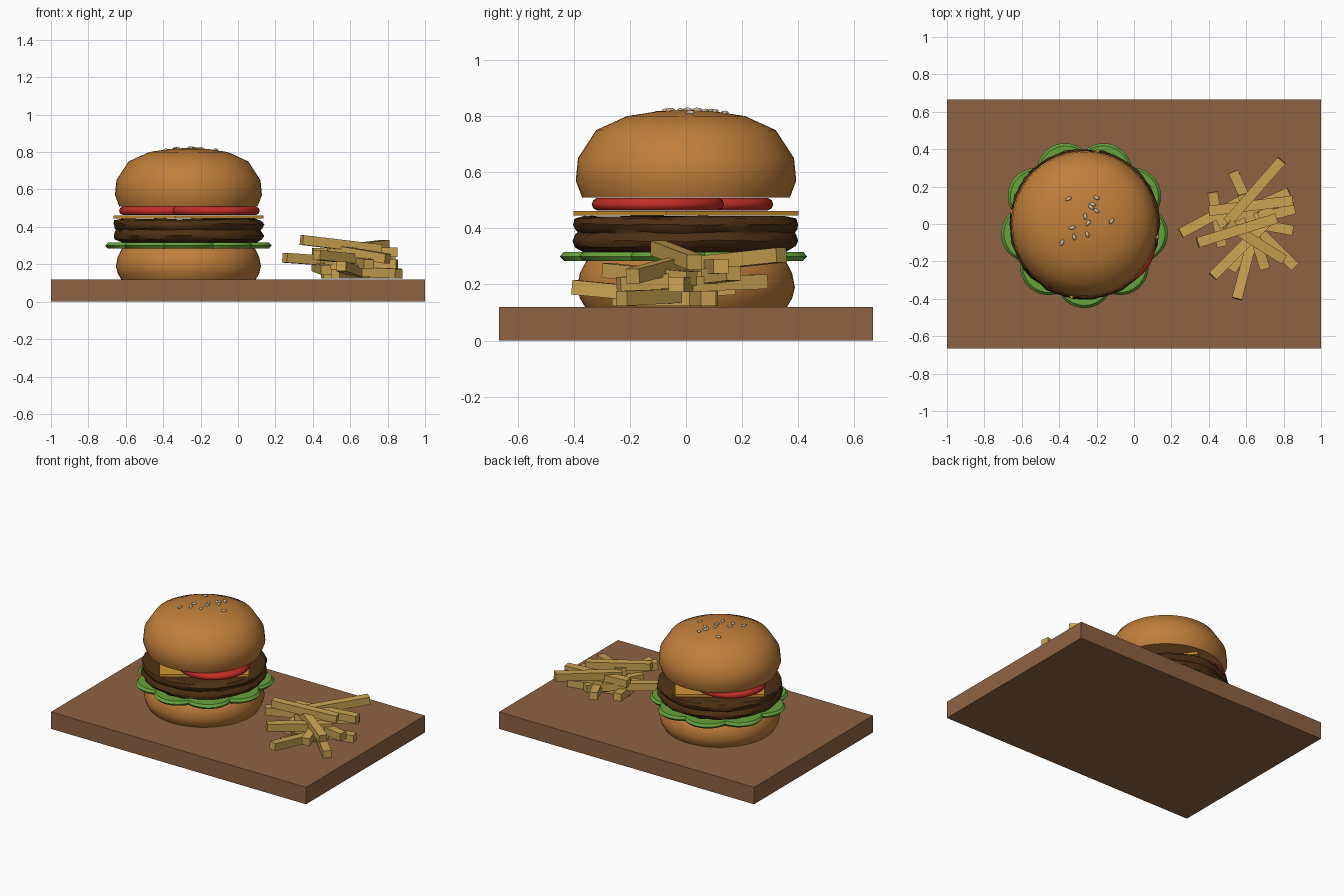
import bpy, bmesh, math, random
from mathutils import Vector

random.seed(4)
if "Cube" in bpy.data.objects:
    bpy.data.objects.remove(bpy.data.objects["Cube"], do_unlink=True)

BURGER_X = -0.265


def material(name, rgb):
    mat = bpy.data.materials.new(name)
    mat.use_nodes = True
    colour = (*rgb, 1.0)
    mat.diffuse_color = colour
    bsdf = mat.node_tree.nodes["Principled BSDF"]
    bsdf.inputs["Base Color"].default_value = colour
    bsdf.inputs["Roughness"].default_value = 0.8
    return mat


wood = material("wood brown", (0.275, 0.125, 0.055))
bread = material("toasted bread", (0.53, 0.21, 0.042))
leaf = material("lettuce green", (0.13, 0.36, 0.045))
meat = material("grilled meat", (0.075, 0.029, 0.007))
yellow = material("cheese orange", (0.65, 0.31, 0.03))
red = material("tomato red", (0.55, 0.028, 0.02))
potato = material("fried potato", (0.6, 0.37, 0.085))
sesame = material("sesame cream", (0.58, 0.48, 0.33))


def finish(bm, name, mat, location=(0, 0, 0), smooth=None):
    """Turn a bmesh into a named object, optionally smooth below an angle."""
    bmesh.ops.recalc_face_normals(bm, faces=bm.faces)
    mesh = bpy.data.meshes.new(name)
    bm.to_mesh(mesh)
    bm.free()
    mesh.materials.append(mat)
    obj = bpy.data.objects.new(name, mesh)
    obj.location = location
    bpy.context.collection.objects.link(obj)
    if smooth:
        bpy.ops.object.select_all(action="DESELECT")
        obj.select_set(True)
        bpy.context.view_layer.objects.active = obj
        bpy.ops.object.shade_smooth_by_angle(angle=math.radians(smooth))
    return obj


def lathe(name, mat, profile, x=BURGER_X, y=0, sides=48, turn=0.0,
          smooth=50, radius=lambda a: 1.0, rough=0.0):
    """Stack rings from (radius, height) pairs and cap both ends."""
    bm = bmesh.new()
    rings = []
    for r, z in profile:
        ring = []
        for i in range(sides):
            a = turn + math.tau * i / sides
            rr = r * radius(a) + random.uniform(-rough, rough)
            zz = z + random.uniform(-rough, rough) * 0.6
            ring.append(bm.verts.new((rr * math.cos(a), rr * math.sin(a), zz)))
        rings.append(ring)
    for low, high in zip(rings, rings[1:]):
        for i in range(sides):
            j = (i + 1) % sides
            bm.faces.new((low[i], low[j], high[j], high[i]))
    bm.faces.new(rings[0])
    bm.faces.new(rings[-1])
    return finish(bm, name, mat, (x, y, 0), smooth)


def box(name, mat, start, end, width, height):
    """Box running from start to end, like a stick."""
    start, end = Vector(start), Vector(end)
    axis = end - start
    bm = bmesh.new()
    bmesh.ops.create_cube(bm, size=1)
    bmesh.ops.scale(bm, vec=(axis.length, width, height), verts=bm.verts)
    obj = finish(bm, name, mat, (start + end) / 2)
    yaw = math.atan2(axis.y, axis.x)
    pitch = -math.asin(axis.z / axis.length)
    obj.rotation_euler = (0, pitch, yaw)
    return obj


# Serving board
box("board", wood, (-1, 0, 0.06), (1, 0, 0.06), 1.333, 0.12)

# Buns
lathe("bottom_bun", bread, [(0.36, 0.12), (0.378, 0.15), (0.388, 0.19),
                            (0.378, 0.24), (0.355, 0.285), (0.33, 0.295)])
lathe("top_bun", bread, [(0.37, 0.51), (0.393, 0.57), (0.385, 0.65),
                         (0.32, 0.75), (0.21, 0.80), (0.1, 0.817), (0.01, 0.822)])

# Lettuce with nine rounded lobes
def lobes(a):
    return 0.87 + 0.13 * abs(math.cos(4.5 * (a + math.pi / 2))) ** 0.8


lathe("lettuce", leaf, [(0.435, 0.284), (0.45, 0.3), (0.435, 0.316)],
      sides=108, radius=lobes, smooth=30)

# Rough patty with a groove around the middle
lathe("patty", meat, [(0.36, 0.317), (0.393, 0.335), (0.402, 0.355), (0.392, 0.376),
                      (0.385, 0.385), (0.395, 0.395), (0.402, 0.415),
                      (0.392, 0.433), (0.36, 0.442)], rough=0.006, smooth=40)

# Square cheese slice
lathe("cheese", yellow, [(0.407, 0.445), (0.407, 0.462)], sides=4,
      turn=math.radians(-10), smooth=None)

# Two tomato slices side by side
for side, x, y in (("front", -0.12, -0.1), ("back", -0.4, 0.075)):
    lathe("tomato_" + side, red, [(0.215, 0.463), (0.23, 0.471), (0.236, 0.486),
                                  (0.23, 0.501), (0.215, 0.509)], x, y, 40)

# Sesame seeds resting on the crown
seeds = [(-0.35, 0.135), (-0.2, 0.14), (-0.22, 0.105), (-0.2, 0.07), (-0.26, 0.04),
         (-0.245, 0.005), (-0.12, 0.015), (-0.33, -0.02), (-0.25, -0.055),
         (-0.32, -0.07), (-0.385, -0.1), (-0.23, 0.09)]
for n, (x, y) in enumerate(seeds):
    bm = bmesh.new()
    bmesh.ops.create_uvsphere(bm, u_segments=10, v_segments=6, radius=1)
    bmesh.ops.scale(bm, vec=(0.018, 0.01, 0.008), verts=bm.verts)
    r = math.hypot(x - BURGER_X, y)
    seed = finish(bm, f"sesame_seed_{n}", sesame, (x, y, 0.823 - 0.5 * r * r), 60)
    seed.rotation_euler.z = random.uniform(0, math.pi)

# Pile of fries, each from one end to the other
fries = [
    ((0.79, 0.34, 0.305), (0.50, 0.01, 0.27)),
    ((0.53, 0.28, 0.21), (0.68, -0.05, 0.2)),
    ((0.83, 0.17, 0.24), (0.45, 0.0, 0.22)),
    ((0.85, 0.125, 0.265), (0.40, 0.07, 0.26)),
    ((0.25, -0.05, 0.235), (0.60, 0.14, 0.21)),
    ((0.42, 0.17, 0.19), (0.47, -0.12, 0.17)),
    ((0.42, -0.28, 0.25), (0.72, 0.02, 0.22)),
    ((0.55, -0.40, 0.19), (0.66, 0.02, 0.15)),
    ((0.86, -0.23, 0.15), (0.58, 0.05, 0.165)),
    ((0.85, -0.035, 0.2), (0.45, 0.04, 0.2)),
    ((0.70, -0.24, 0.2), (0.58, 0.16, 0.23)),
    ((0.80, -0.19, 0.23), (0.50, 0.0, 0.28)),
    ((0.34, -0.1, 0.33), (0.76, 0.03, 0.28)),
    ((0.52, -0.25, 0.15), (0.72, 0.1, 0.15)),
    ((0.86, 0.08, 0.15), (0.45, -0.02, 0.15)),
]
for n, (start, end) in enumerate(fries):
    box(f"fry_{n}", potato, start, end, 0.055, 0.052)
